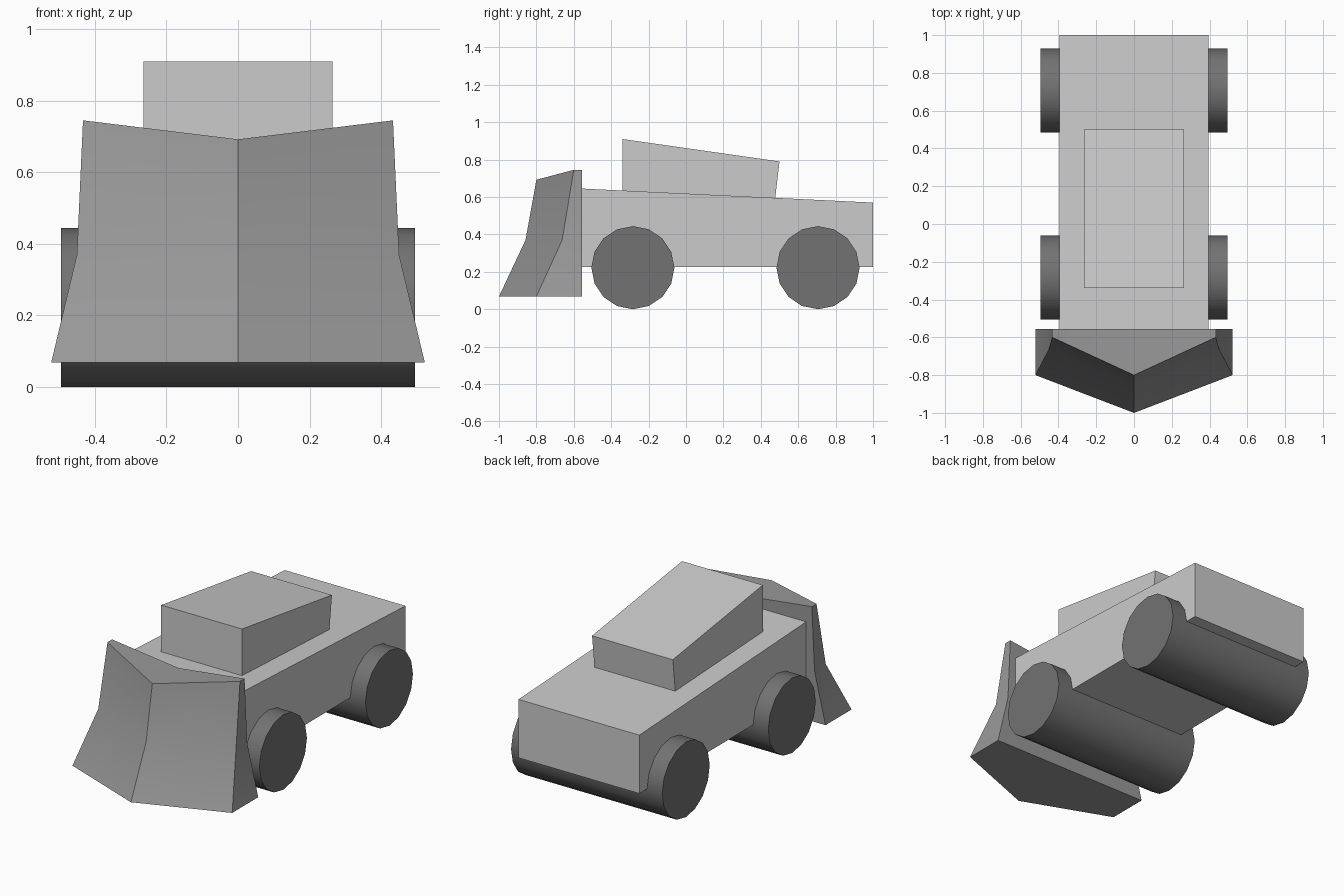
import bpy, bmesh, math

if "Cube" in bpy.data.objects:
    bpy.data.objects.remove(bpy.data.objects["Cube"])


def paint(obj, grey):
    mat = bpy.data.materials.new(obj.name + "_paint")
    mat.diffuse_color = (grey, grey, grey, 1)
    mat.use_nodes = True
    mat.node_tree.nodes["Principled BSDF"].inputs["Base Color"].default_value = mat.diffuse_color
    obj.data.materials.append(mat)


def smooth(obj):
    bpy.ops.object.select_all(action='DESELECT')
    obj.select_set(True)
    bpy.context.view_layer.objects.active = obj
    bpy.ops.object.shade_smooth_by_angle(angle=math.radians(30))


def finish(name, bm, grey):
    bmesh.ops.recalc_face_normals(bm, faces=bm.faces[:])
    mesh = bpy.data.meshes.new(name)
    bm.to_mesh(mesh)
    bm.free()
    obj = bpy.data.objects.new(name, mesh)
    bpy.context.collection.objects.link(obj)
    paint(obj, grey)
    return obj


def extrude_profile(name, profile, half_width, grey):
    """Side profile of (y, z) points, extruded across x."""
    bm = bmesh.new()
    face = bm.faces.new([bm.verts.new((-half_width, y, z)) for y, z in profile])
    ext = bmesh.ops.extrude_face_region(bm, geom=[face])
    for v in ext["geom"]:
        if isinstance(v, bmesh.types.BMVert):
            v.co.x = half_width
    return finish(name, bm, grey)


BODY, BLADE, WHEEL = 0.56, 0.32, 0.17

# Body and sloping cab
extrude_profile("body", [(-0.56, 0.225), (1, 0.225), (1, 0.57), (-0.56, 0.645)], 0.395, BODY)
extrude_profile("cab", [(-0.34, 0.634), (0.477, 0.595), (0.5, 0.79), (-0.34, 0.91)], 0.264, BODY)

# Full-width wheel rollers
for name, y in (("front_wheels", -0.284), ("rear_wheels", 0.706)):
    bpy.ops.mesh.primitive_cylinder_add(vertices=16, radius=0.222, depth=0.988,
                                        location=(0, y, 0.222),
                                        rotation=(0, math.pi / 2, 0))
    wheels = bpy.context.object
    wheels.name = name
    paint(wheels, WHEEL)
    smooth(wheels)

# V-shaped plough blade: three stacked cross-sections
# each: side x, centre y, side y, centre z, side z
back = -0.557
levels = [(0.522, -1.0, -0.8, 0.068, 0.068),
          (0.450, -0.858, -0.662, 0.37, 0.37),
          (0.433, -0.8, -0.6, 0.692, 0.745)]
bm = bmesh.new()
rings = []
for x, yc, ys, zc, zs in levels:
    ring = [(0, yc, zc), (x, ys, zs), (x, back, zs),
            (0, back, zc), (-x, back, zs), (-x, ys, zs)]
    rings.append([bm.verts.new(p) for p in ring])
for low, high in zip(rings, rings[1:]):
    for i in range(6):
        j = (i + 1) % 6
        bm.faces.new((low[i], low[j], high[j], high[i]))
for r in (rings[0], rings[-1]):
    bm.faces.new(r[:4])
    bm.faces.new((r[0], r[3], r[4], r[5]))
smooth(finish("plough_blade", bm, BLADE))
